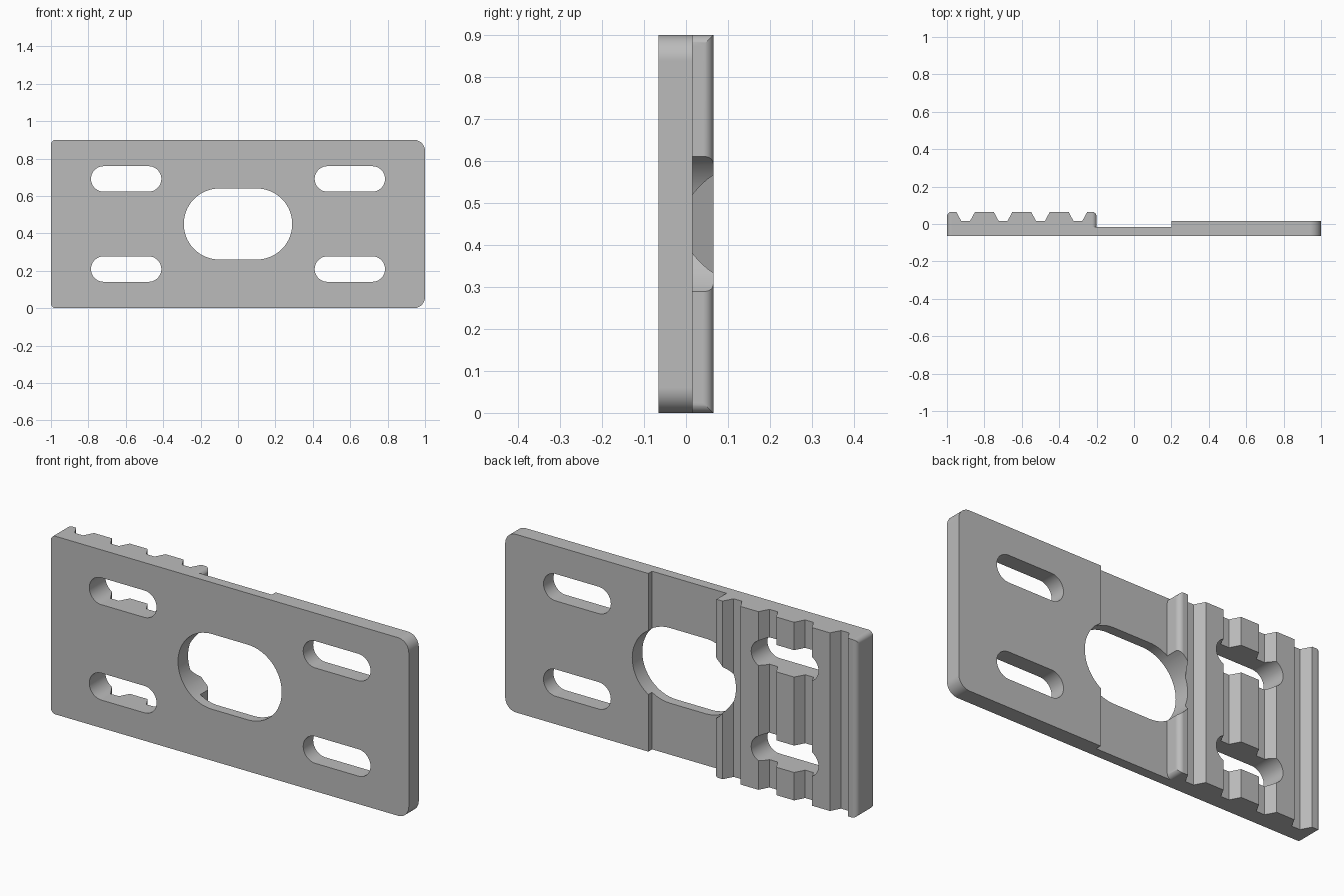
import bpy, bmesh
from math import sin, cos, pi, radians

cube = bpy.data.objects.get("Cube")
if cube:
    bpy.data.objects.remove(cube, do_unlink=True)

H = 0.9                                   # plate height
FRONT, RECESS, FACE, TOP = -0.065, -0.015, 0.015, 0.065

grey = bpy.data.materials.new("plain_grey")
grey.use_nodes = True
grey.diffuse_color = (0.5, 0.5, 0.5, 1)
grey.node_tree.nodes["Principled BSDF"].inputs["Base Color"].default_value = (0.5, 0.5, 0.5, 1)


def arc(cx, cy, r, start, end, n=12):
    return [(cx + r * cos(radians(start + (end - start) * i / n)),
             cy + r * sin(radians(start + (end - start) * i / n))) for i in range(n + 1)]


def prism(name, points, axis, lo, hi):
    """Extrude a closed 2D outline along z (x-y outline) or y (x-z outline)."""
    bm = bmesh.new()
    place = (lambda a, b, t: (a, b, t)) if axis == "z" else (lambda a, b, t: (a, t, b))
    rings = [[bm.verts.new(place(a, b, t)) for a, b in points] for t in (lo, hi)]
    n = len(points)
    for ring in rings:
        bm.faces.new(ring)
    for i in range(n):
        j = (i + 1) % n
        bm.faces.new((rings[0][i], rings[0][j], rings[1][j], rings[1][i]))
    bmesh.ops.recalc_face_normals(bm, faces=bm.faces[:])
    mesh = bpy.data.meshes.new(name)
    bm.to_mesh(mesh)
    bm.free()
    mesh.materials.append(grey)
    obj = bpy.data.objects.new(name, mesh)
    bpy.context.collection.objects.link(obj)
    return obj


def boolean(target, other, operation):
    mod = target.modifiers.new(operation, "BOOLEAN")
    mod.operation, mod.solver, mod.object = operation, "EXACT", other
    bpy.context.view_layer.objects.active = target
    bpy.ops.object.modifier_apply(modifier=mod.name)
    bpy.data.objects.remove(other, do_unlink=True)


def rounded_rect(x0, x1, r0, r1):
    """Full-height outline with its own corner radius at each end."""
    return (arc(x1 - r1, r1, r1, -90, 0) + arc(x1 - r1, H - r1, r1, 0, 90)
            + arc(x0 + r0, H - r0, r0, 90, 180) + arc(x0 + r0, r0, r0, 180, 270))


def slot(cx, cz, half_width, r):
    d = half_width - r
    return arc(cx + d, cz, r, -90, 90, 32) + arc(cx - d, cz, r, 90, 270, 32)


# Base plate, with the raised half beside the recess
plate = prism("mounting_plate", rounded_rect(-1, 1, 0.025, 0.06), "y", FRONT, FACE)
recess = prism("recess_cutter", [(-1.1, RECESS), (0.2, RECESS), (0.2, 0.1), (-1.1, 0.1)],
               "z", -0.1, 1)
boolean(plate, recess, "DIFFERENCE")

# Toothed block: rounded outline with trapezoid grooves cut across it
r = 0.025
profile = [(-1, RECESS)] + arc(-1 + r, TOP - r, r, 180, 90)
for k in range(4):
    c = -0.9 + 0.2 * k
    profile += [(c - 0.05, TOP), (c - 0.023, FACE), (c + 0.023, FACE), (c + 0.05, TOP)]
profile += arc(-0.2 - r, TOP - r, r, 90, 0) + [(-0.2, RECESS)]
teeth = prism("toothed_block", profile, "z", -0.1, 1)
boolean(teeth, prism("block_outline", rounded_rect(-1, -0.2, r, r), "y", -0.2, 0.2), "INTERSECT")
boolean(plate, teeth, "UNION")

# Central opening and the four adjusting slots
openings = [(0, 0.45, 0.29, 0.19)]
openings += [(sx * 0.598, 0.45 + sz * 0.241, 0.188, 0.068) for sx in (-1, 1) for sz in (-1, 1)]
for opening in openings:
    boolean(plate, prism("opening_cutter", slot(*opening), "y", -0.2, 0.2), "DIFFERENCE")

# Smooth curved walls, crisp edges
bpy.ops.object.select_all(action="DESELECT")
plate.select_set(True)
bpy.context.view_layer.objects.active = plate
bpy.ops.object.shade_smooth_by_angle(angle=radians(25))
weighted = plate.modifiers.new("even_shading", "WEIGHTED_NORMAL")
weighted.keep_sharp = True
